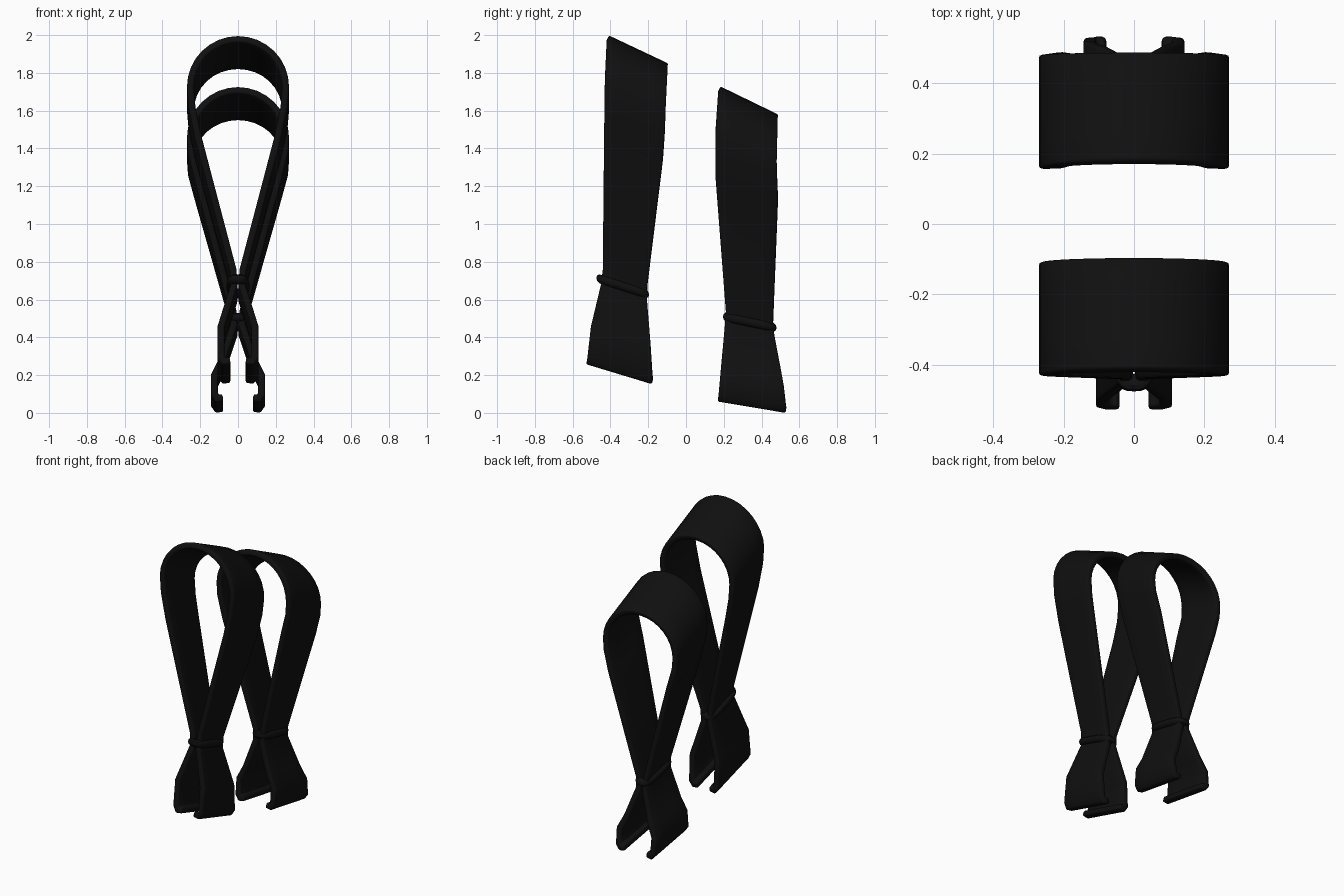
import bpy, bmesh, math

if "Cube" in bpy.data.objects:
    bpy.data.objects.remove(bpy.data.objects["Cube"])

black = bpy.data.materials.new("matte_black")
black.diffuse_color = (0.005, 0.005, 0.005, 1)
black.use_nodes = True
black.node_tree.nodes["Principled BSDF"].inputs["Base Color"].default_value = black.diffuse_color


def lerp_table(table, z):
    """Piecewise linear lookup in (z, value) pairs sorted by rising z."""
    if z <= table[0][0]:
        return table[0][1]
    for (z0, v0), (z1, v1) in zip(table, table[1:]):
        if z <= z1:
            return v0 + (v1 - v0) * (z - z0) / (z1 - z0)
    return table[-1][1]


def finish(name, bm):
    bmesh.ops.recalc_face_normals(bm, faces=bm.faces)
    me = bpy.data.meshes.new(name)
    bm.to_mesh(me)
    bm.free()
    me.materials.append(black)
    ob = bpy.data.objects.new(name, me)
    bpy.context.collection.objects.link(ob)
    bpy.context.view_layer.objects.active = ob
    ob.select_set(True)
    bpy.ops.object.shade_smooth_by_angle(angle=math.radians(40))
    ob.select_set(False)
    return ob


def strap(name, zc, side, y_front, y_back, drop):
    """Pinched loop of webbing: a half-circle top, straight sides, hooked tails."""
    r = 0.252
    half = [(r * math.sin(a), zc + r * math.cos(a))
            for a in (math.pi / 2 * i / 8 for i in range(9))] + side
    path = [(-x, z) for x, z in reversed(half[1:])] + half
    bm = bmesh.new()
    n = 4
    rows = []
    for x, z in path:
        yf, d = lerp_table(y_front, z), lerp_table(drop, z)
        yb = lerp_table(y_back, z - d)
        rows.append([bm.verts.new((x, yf + (yb - yf) * k / n, z - d * k / n))
                     for k in range(n + 1)])
    for a, b in zip(rows, rows[1:]):
        for k in range(n):
            bm.faces.new((a[k], a[k + 1], b[k + 1], b[k]))
    ob = finish(name, bm)
    sol = ob.modifiers.new("thickness", 'SOLIDIFY')
    sol.thickness, sol.offset, sol.use_even_offset = 0.036, 0, True
    bev = ob.modifiers.new("soft_edges", 'BEVEL')
    bev.width, bev.segments = 0.009, 2
    bev.limit_method, bev.angle_limit = 'ANGLE', math.radians(60)


def band(name, y0, z0, y1, z1):
    """Tilted rounded-rectangle tie around the pinch."""
    bm = bmesh.new()
    ns, nt, tube, hx = 32, 10, 0.025, 0.036
    cy, cz, hy = (y0 + y1) / 2, (z0 + z1) / 2, (y1 - y0) / 2 - tube
    slope = (z1 - z0) / (y1 - y0)
    power = lambda v: math.copysign(abs(v) ** 0.5, v)
    rings = []
    for i in range(ns):
        a = 2 * math.pi * i / ns
        c, s = math.cos(a), math.sin(a)
        ring = []
        for j in range(nt):
            b = 2 * math.pi * j / nt
            x = hx * power(c) + tube * math.cos(b) * c
            y = hy * power(s) + tube * math.cos(b) * s
            ring.append(bm.verts.new((x, cy + y, cz + slope * y + tube * math.sin(b))))
        rings.append(ring)
    for i in range(ns):
        p, q = rings[i], rings[(i + 1) % ns]
        for j in range(nt):
            k = (j + 1) % nt
            bm.faces.new((p[j], q[j], q[k], p[k]))
    finish(name, bm)


# front strap (higher) and its tie
strap("front_strap", 1.73,
      [(0.243, 1.62), (0.21, 1.46), (0.026, 0.76), (0.021, 0.68), (0.09, 0.46),
       (0.09, 0.30), (0.075, 0.275), (0.042, 0.28)],
      [(0.26, -0.525), (0.45, -0.505), (0.68, -0.45), (0.76, -0.44), (1.75, -0.43), (2.0, -0.415)],
      [(0.15, -0.175), (0.4, -0.19), (0.63, -0.21), (1.4, -0.115), (1.85, -0.10)],
      [(0.28, 0.105), (0.7, 0.09), (1.46, 0.12), (2.0, 0.15)])
band("front_tie", -0.475, 0.715, -0.195, 0.625)

# back strap (lower) and its tie
strap("back_strap", 1.46,
      [(0.247, 1.38), (0.212, 1.24), (0.026, 0.54), (0.021, 0.47), (0.085, 0.28),
       (0.125, 0.2), (0.125, 0.1), (0.11, 0.078), (0.08, 0.083)],
      [(0.07, 0.17), (0.53, 0.212), (1.25, 0.157), (1.5, 0.157), (1.72, 0.175)],
      [(0.02, 0.53), (0.1, 0.525), (0.45, 0.46), (1.1, 0.488), (1.3, 0.48), (1.58, 0.482)],
      [(0.08, 0.06), (0.5, 0.06), (1.24, 0.11), (1.72, 0.15)])
band("back_tie", 0.195, 0.51, 0.48, 0.45)
